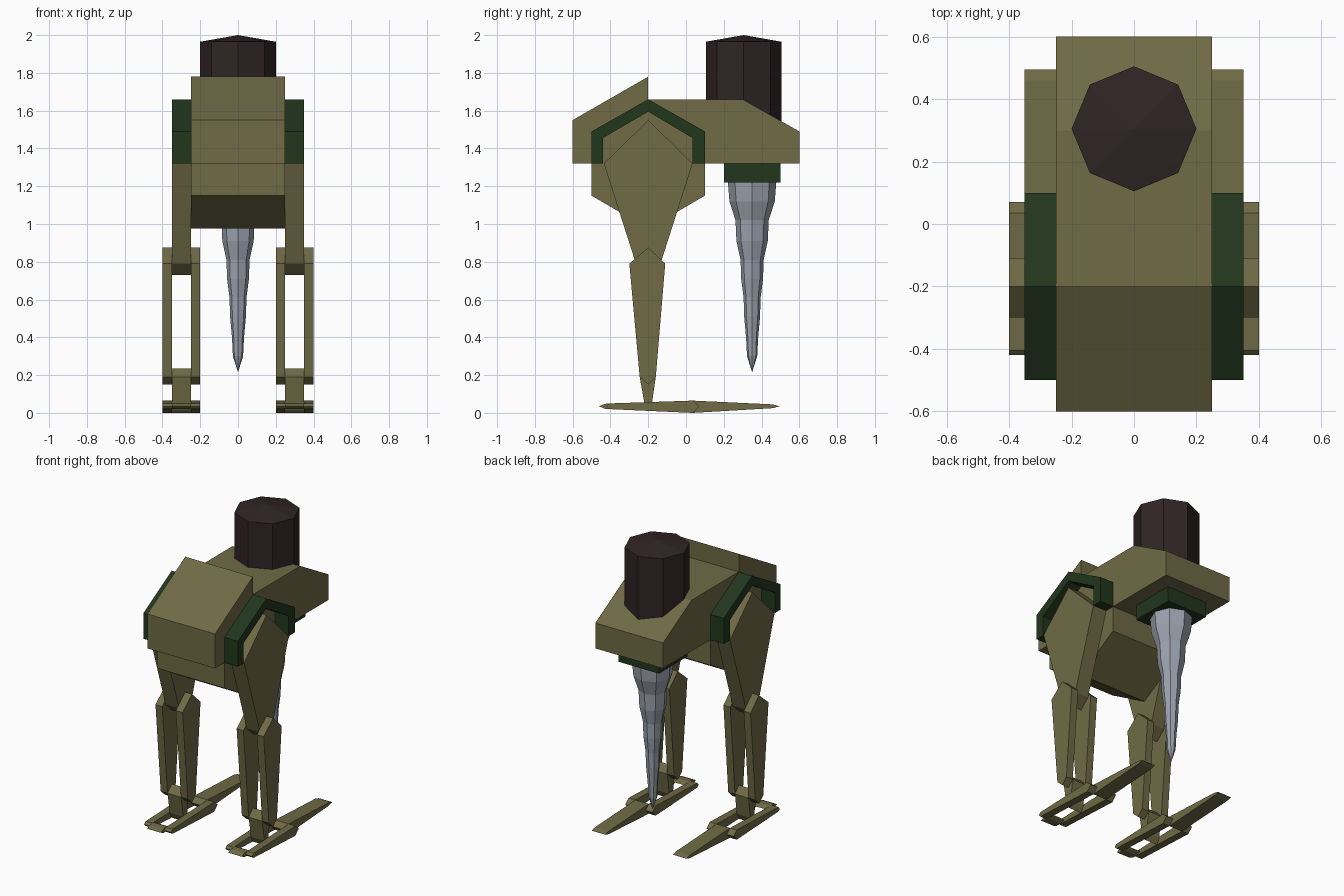
import bpy, bmesh, math

if "Cube" in bpy.data.objects:
    bpy.data.objects.remove(bpy.data.objects["Cube"])


def material(name, rgb):
    m = bpy.data.materials.new(name)
    m.diffuse_color = (*rgb, 1)
    m.use_nodes = True
    m.node_tree.nodes["Principled BSDF"].inputs["Base Color"].default_value = m.diffuse_color
    return m


OLIVE = material("olive", (0.16, 0.145, 0.06))
GREEN = material("dark_green", (0.015, 0.037, 0.012))
BROWN = material("dark_brown", (0.03, 0.018, 0.018))
STEEL = material("steel", (0.33, 0.36, 0.42))


def finish(bm, name, mat):
    bmesh.ops.recalc_face_normals(bm, faces=bm.faces)
    me = bpy.data.meshes.new(name)
    bm.to_mesh(me)
    bm.free()
    me.materials.append(mat)
    ob = bpy.data.objects.new(name, me)
    bpy.context.collection.objects.link(ob)
    return ob


def slab(name, profile, spans, mat, mirror=False):
    """Extrude a (y, z) profile along x over each span, optionally mirrored to -x."""
    bm = bmesh.new()
    for x0, x1 in spans:
        face = bm.faces.new([bm.verts.new((x0, y, z)) for y, z in profile])
        ext = bmesh.ops.extrude_face_region(bm, geom=[face], use_keep_orig=True)
        verts = [g for g in ext["geom"] if isinstance(g, bmesh.types.BMVert)]
        bmesh.ops.translate(bm, verts=verts, vec=(x1 - x0, 0, 0))
    ob = finish(bm, name, mat)
    if mirror:
        ob.modifiers.new("mirror", "MIRROR").use_mirror_merge = False
    return ob


def lathe(name, rings, tip_z, y, mat, n=8):
    """Stack n-sided rings (radius, z) and close them to a point at tip_z."""
    bm = bmesh.new()
    loops = [[bm.verts.new((r * math.cos(math.tau * i / n), y + r * math.sin(math.tau * i / n), z))
              for i in range(n)] for r, z in rings]
    tip = bm.verts.new((0, y, tip_z))
    bm.faces.new(loops[0])
    for i in range(n):
        j = (i + 1) % n
        for a, b in zip(loops, loops[1:]):
            bm.faces.new((a[i], a[j], b[j], b[i]))
        bm.faces.new((loops[-1][i], loops[-1][j], tip))
    return finish(bm, name, mat)


CENTRE = [(0.25, 0.35)]
SIDES = [(0.20, 0.25), (0.35, 0.40)]

# Hull: raised front hood, rear deck and angular belly
slab("hull", [(-0.6, 1.32), (-0.5, 1.32), (-0.5, 1.15), (-0.2, 0.975), (0.1, 1.15), (0.1, 1.32),
              (0.6, 1.32), (0.6, 1.49), (0.3, 1.66), (-0.2, 1.66), (-0.2, 1.78), (-0.6, 1.55)],
     [(-0.25, 0.25)], OLIVE)

# Hip guards arching over the legs
slab("hip_guard", [(-0.5, 1.32), (-0.5, 1.49), (-0.2, 1.66), (0.1, 1.49), (0.1, 1.32),
                   (0.035, 1.32), (0.035, 1.455), (-0.2, 1.595), (-0.44, 1.455), (-0.44, 1.32)],
     CENTRE, GREEN, True)

# Legs: single thigh, paired shin plates, ankle link
slab("thigh", [(-0.2, 1.55), (0.035, 1.32), (-0.135, 0.79), (-0.2, 0.73), (-0.265, 0.79), (-0.435, 1.32)],
     CENTRE, OLIVE, True)
slab("shin", [(-0.2, 0.875), (-0.11, 0.79), (-0.16, 0.19), (-0.2, 0.15), (-0.245, 0.19), (-0.3, 0.79)],
     SIDES, OLIVE, True)
slab("ankle", [(-0.2, 0.235), (-0.16, 0.19), (-0.18, 0.05), (-0.2, 0.01), (-0.22, 0.05), (-0.245, 0.19)],
     CENTRE, OLIVE, True)

# Feet: paired rails joined by a long toe and a short heel
slab("foot_rail", [(-0.42, 0.035), (-0.405, 0.05), (0.035, 0.065), (0.07, 0.035), (0.035, 0.0), (-0.405, 0.02)],
     SIDES, OLIVE, True)
slab("toe", [(0.0, 0.035), (0.035, 0.065), (0.46, 0.045), (0.495, 0.035), (0.46, 0.025), (0.035, 0.0)],
     CENTRE, OLIVE, True)
slab("heel", [(-0.46, 0.035), (-0.43, 0.048), (-0.39, 0.05), (-0.36, 0.035), (-0.39, 0.02), (-0.43, 0.022)],
     CENTRE, OLIVE, True)

# Turret on the rear deck
lathe("turret", [(0.2, 1.45), (0.2, 1.965)], 2.0, 0.305, BROWN)

# Drill mount and tapered drill underneath
slab("drill_mount", [(0.2, 1.22), (0.5, 1.22), (0.5, 1.32), (0.2, 1.32)], [(-0.15, 0.15)], GREEN)
lathe("drill", [(0.128, 1.22), (0.12, 1.12), (0.088, 1.02), (0.083, 0.91), (0.061, 0.81), (0.058, 0.71),
                (0.045, 0.61), (0.042, 0.51), (0.032, 0.4), (0.027, 0.3)], 0.215, 0.35, STEEL)
